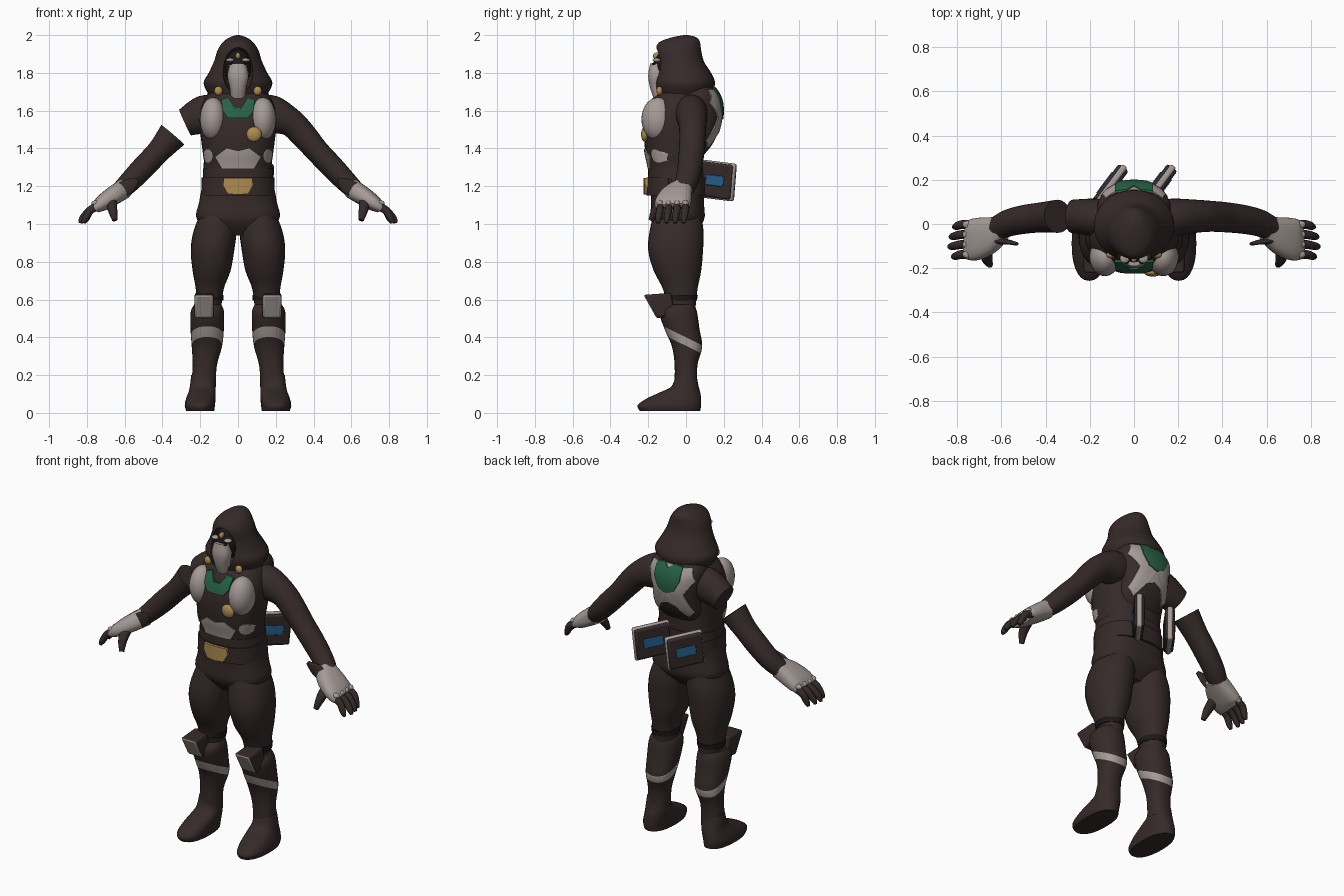
import bpy
import bmesh
import math
from mathutils import Matrix, Vector
from mathutils.bvhtree import BVHTree

cube = bpy.data.objects.get("Cube")
if cube:
    bpy.data.objects.remove(cube)


def material(name, red, green, blue):
    mat = bpy.data.materials.new(name)
    mat.use_nodes = True
    color = (red, green, blue, 1)
    mat.diffuse_color = color
    mat.node_tree.nodes["Principled BSDF"].inputs["Base Color"].default_value = color
    return mat


CLOTH = material("dark_cloth", .036, .023, .022)
BLACK = material("face_black", .012, .009, .01)
BONE = material("bone_plate", .38, .33, .31)
GREEN = material("green_plate", .02, .12, .06)
GOLD = material("gold_trim", .42, .26, .08)
BLUE = material("blue_panel", .02, .12, .28)
made = []


def finish(bm, name, mats, mirror=False, rule=None, bevel=0, fix_normals=True):
    """Turn a bmesh into a named object, colouring its faces by an optional rule."""
    if fix_normals:
        bmesh.ops.recalc_face_normals(bm, faces=bm.faces)
    if rule:
        for face in bm.faces:
            face.material_index = int(rule(face.calc_center_median(), face.normal))
    mesh = bpy.data.meshes.new(name)
    bm.to_mesh(mesh)
    bm.free()
    for mat in mats:
        mesh.materials.append(mat)
    obj = bpy.data.objects.new(name, mesh)
    bpy.context.collection.objects.link(obj)
    if bevel:
        mod = obj.modifiers.new("Bevel", "BEVEL")
        mod.width = bevel
        mod.segments = 2
    if mirror:
        obj.modifiers.new("Mirror", "MIRROR")
    made.append(obj)
    return obj


def resample(rows, steps):
    """Smooth curve through the section rows."""
    out = []
    last = len(rows) - 1
    for i in range(last):
        quad = zip(rows[max(i - 1, 0)], rows[i], rows[i + 1], rows[min(i + 2, last)])
        quad = list(quad)
        for s in range(steps):
            t = s / steps
            out.append([b + .5 * t * (c - a + t * (2 * a - 5 * b + 4 * c - d
                        + t * (3 * b - a - 3 * c + d))) for a, b, c, d in quad])
    return out + [list(rows[-1])]


def loft(name, rows, mats, upright=True, steps=4, sides=28, power=2, cuts=(), **kw):
    """Skin rings given as x, y, z, half width, half depth."""
    bm = bmesh.new()
    rows = resample(rows, steps)
    rings = []
    for i, (x, y, z, a, b) in enumerate(rows):
        u, w = Vector((1, 0, 0)), Vector((0, 1, 0))
        if not upright:
            before, after = rows[max(i - 1, 0)], rows[min(i + 1, len(rows) - 1)]
            t = (Vector(after[:3]) - Vector(before[:3])).normalized()
            w = (w - t * t.y).normalized()
            u = w.cross(t)
        ring = []
        for k in range(sides):
            c, s = (f(math.tau * k / sides) for f in (math.cos, math.sin))
            c = math.copysign(abs(c) ** (2 / power), c)
            s = math.copysign(abs(s) ** (2 / power), s)
            ring.append(bm.verts.new(Vector((x, y, z)) + u * a * c + w * b * s))
        rings.append(ring)
    for low, high in zip(rings, rings[1:]):
        for k in range(sides):
            j = (k + 1) % sides
            bm.faces.new((low[k], low[j], high[j], high[k]))
    bm.faces.new(rings[0])
    bm.faces.new(rings[-1])
    for point, normal in cuts:
        geom = bm.verts[:] + bm.edges[:] + bm.faces[:]
        bmesh.ops.bisect_plane(bm, geom=geom, plane_co=point, plane_no=normal)
    return finish(bm, name, mats, **kw)


def blob(name, loc, radii, mat, **kw):
    bm = bmesh.new()
    place = Matrix.Translation(loc) @ Matrix.Diagonal((*radii, 1))
    bmesh.ops.create_uvsphere(bm, u_segments=24, v_segments=14, radius=1, matrix=place)
    return finish(bm, name, [mat], **kw)


def box(name, place, size, mat, bevel):
    bm = bmesh.new()
    bmesh.ops.create_cube(bm, size=1, matrix=place @ Matrix.Diagonal((*size, 1)))
    return finish(bm, name, [mat], bevel=bevel)


def patch(name, target, half, center, mat, side=-1, lift=.006, symmetric=True, **kw):
    """Lay a thin raised plate on a surface, from an x, z outline around a centre."""
    mesh = target.data
    tree = BVHTree.FromPolygons([v.co for v in mesh.vertices],
                                [p.vertices[:] for p in mesh.polygons])
    outline = list(half)
    if symmetric:
        outline += [(-x, z) for x, z in reversed(half) if x]
    dense = [Vector(p).lerp(Vector(q), t / 4) for p, q in
             zip(outline, outline[1:] + outline[:1]) for t in range(4)]

    def settle(point, height):
        start = Vector((point.x, side, point.y))
        hit = tree.ray_cast(start, Vector((0, -side, 0)))[0]
        hit = hit or tree.find_nearest(Vector((point.x, side * .1, point.y)))[0]
        return hit + Vector((0, side * height, 0))

    bm = bmesh.new()
    middle = Vector(center)
    hub = bm.verts.new(settle(middle, lift))
    loops = [[bm.verts.new(settle(middle.lerp(p, scale), height)) for p in dense]
             for scale, height in ((.3, lift), (.6, lift), (.85, lift), (1, lift), (1, -.003))]
    for k in range(len(dense)):
        j = (k + 1) % len(dense)
        bm.faces.new((hub, loops[0][k], loops[0][j]))
        for inner, outer in zip(loops, loops[1:]):
            bm.faces.new((inner[k], outer[k], outer[j], inner[j]))
    bm.normal_update()
    if sum(f.normal.y for f in bm.faces) * side < 0:
        bmesh.ops.reverse_faces(bm, faces=bm.faces)
    return finish(bm, name, [mat], fix_normals=False, **kw)


def ellipse(x, z, rx, rz):
    return [(x + rx * math.cos(a * math.tau / 10), z + rz * math.sin(a * math.tau / 10))
            for a in range(10)]


# Torso and belt
torso = loft("torso", [
    (0, -.05, .94, .08, .08), (0, -.045, 1.02, .215, .14), (0, -.045, 1.12, .205, .14),
    (0, -.05, 1.28, .178, .145), (0, -.06, 1.38, .187, .155), (0, -.055, 1.49, .2, .167),
    (0, -.045, 1.59, .2, .16), (0, -.025, 1.67, .17, .14), (0, 0, 1.74, .1, .1)],
    [CLOTH], power=2.5, sides=48)
belt = loft("belt", [(0, -.05, 1.15, .195, .16), (0, -.05, 1.245, .192, .16)],
            [CLOTH], steps=1, sides=48, power=2.4)
loft("waist_wrap", [(0, -.05, 1.24, .186, .152), (0, -.05, 1.295, .184, .152)],
     [CLOTH], steps=1, sides=48, power=2.4)
patch("belt_buckle", belt, [(0, 1.243), (.075, 1.243), (.08, 1.205), (.055, 1.16), (0, 1.155)],
      (0, 1.2), GOLD, lift=.015)

# Chest armour
blob("chest_plates", (.132, -.148, 1.555), (.07, .088, .115), BONE, mirror=True)
patch("collar_plate", torso, [(0, 1.62), (.02, 1.62), (.05, 1.67), (.088, 1.66), (.082, 1.6),
                              (.055, 1.562), (0, 1.56)], (0, 1.585), GREEN, lift=.012)
patch("belly_plate", torso, [(0, 1.385), (.06, 1.4), (.12, 1.355), (.085, 1.295), (0, 1.295)],
      (0, 1.345), BONE)
patch("rib_plates", torso, ellipse(.16, 1.36, .026, .035), (.16, 1.36), BONE,
      symmetric=False, mirror=True)
blob("chest_disc", (.085, -.218, 1.475), (.04, .02, .04), GOLD)

# Back armour
shell = loft("back_shell", [
    (0, .05, 1.36, .11, .04), (0, .06, 1.43, .145, .085), (0, .07, 1.52, .15, .11),
    (0, .07, 1.61, .16, .12), (0, .06, 1.68, .165, .115), (0, .045, 1.74, .13, .09)],
    [CLOTH], sides=40, power=2.3)
patch("back_plate", shell, [(0, 1.72), (.13, 1.71), (.152, 1.64), (.1, 1.56), (.135, 1.44),
                            (.1, 1.4), (.052, 1.47), (0, 1.49)], (0, 1.575), BONE, side=1)
patch("back_shield", shell, [(0, 1.7), (.035, 1.725), (.085, 1.715), (.085, 1.64),
                             (.05, 1.575), (0, 1.555)], (0, 1.64), GREEN, side=1, lift=.011)

# Hood with a carved opening
hood = loft("hood", [
    (0, -.01, 1.685, .155, .145), (0, -.008, 1.745, .182, .162), (0, -.015, 1.8, .155, .148),
    (0, -.03, 1.86, .127, .125), (0, -.04, 1.92, .108, .12), (0, -.034, 1.962, .08, .108),
    (0, -.01, 1.988, .045, .065), (0, 0, 2, .008, .012)], [CLOTH], sides=40)
cutter = blob("hood_cutter", (0, -.17, 1.81), (.082, .13, .125), BLACK)
carve = hood.modifiers.new("Opening", "BOOLEAN")
carve.operation = "DIFFERENCE"
carve.object = cutter
bpy.context.view_layer.objects.active = hood
bpy.ops.object.modifier_apply(modifier=carve.name)
made.remove(cutter)
bpy.data.objects.remove(cutter)

# Masked face
blob("face", (0, -.075, 1.83), (.072, .1, .1), BLACK)
loft("mask", [(0, -.135, 1.665, .038, .035), (0, -.15, 1.72, .043, .04),
              (0, -.155, 1.785, .056, .045), (0, -.15, 1.85, .042, .04)], [BONE], power=2.4)
blob("mask_brows", (.042, -.155, 1.868), (.022, .022, .01), BONE, mirror=True)
blob("mask_eyes", (.034, -.17, 1.848), (.012, .012, .006), BLACK, mirror=True)
blob("forehead_gem", (0, -.155, 1.89), (.013, .02, .018), GOLD)
blob("hood_buttons", (.104, -.14, 1.705), (.022, .016, .024), GOLD, mirror=True)

# Arms: the right one is split above the elbow
arm = [(.08, .02, 1.6, .085, .085), (.18, .03, 1.58, .1, .085), (.28, .035, 1.537, .075, .075),
       (.345, .035, 1.472, .07, .07), (.42, .03, 1.385, .063, .068), (.5, .02, 1.3, .062, .065),
       (.58, 0, 1.217, .056, .06), (.65, -.04, 1.15, .045, .05)]
other = [(-x, *rest) for x, *rest in arm]
flare = [(*other[3][:3], .08, .075)]
loft("left_arm", arm, [CLOTH], upright=False)
loft("right_upper_arm", other[:3], [CLOTH], upright=False)
loft("right_forearm", flare + other[4:], [CLOTH], upright=False)
loft("cuff_flaps", [(.53, -.09, 1.235, .012, .008), (.58, -.08, 1.2, .04, .012),
                    (.64, -.075, 1.165, .04, .02)], [CLOTH], upright=False, mirror=True)

# Hands
loft("gloves", [(.605, -.02, 1.185, .052, .058), (.66, -.05, 1.15, .05, .085),
                (.72, -.07, 1.11, .042, .095), (.755, -.07, 1.085, .028, .088)],
     [BONE], upright=False, mirror=True, power=2.6)
for i, finger in enumerate(("index", "middle", "ring", "little")):
    y = -.138 + .045 * i
    reach = (.82, .835, .83, .815)[i]
    loft(finger + "_fingers", [(.725, y, 1.1, .024, .021), (.78, y, 1.075, .021, .02),
                               (reach - .012, y - .008, 1.03, .018, .017),
                               (reach, y - .01, 1.005, .009, .009)],
         [CLOTH], upright=False, sides=12, mirror=True)
    blob(finger + "_knuckles", (.752, y, 1.11), (.024, .018, .016), BONE, mirror=True)
loft("thumbs", [(.67, -.1, 1.13, .03, .03), (.665, -.155, 1.08, .026, .026),
                (.652, -.185, 1.02, .014, .014)], [CLOTH], upright=False, sides=12, mirror=True)

# Legs
loft("thighs", [(.1, -.045, 1.08, .09, .12), (.122, -.05, .96, .114, .143),
                (.135, -.055, .86, .115, .145), (.14, -.045, .75, .1, .125),
                (.15, -.03, .65, .073, .09), (.153, -.02, .5, .06, .065)],
     [CLOTH], mirror=True, power=2.2)
slope = Vector((0, .49, 1))
loft("shin_guards", [(.16, -.03, .575, .07, .072), (.162, -.042, .535, .088, .1),
                     (.163, -.02, .44, .088, .092), (.165, .006, .35, .08, .08),
                     (.176, 0, .25, .064, .06), (.184, 0, .13, .066, .062)],
     [CLOTH, BONE], mirror=True, power=2.3,
     cuts=[((0, 0, level), slope) for level in (.355, .4)],
     rule=lambda c, n: .355 < c.dot(slope) < .4)
loft("knee_bands", [(.153, -.025, .595, .075, .083), (.153, -.025, .625, .077, .088)],
     [BLACK], steps=1, mirror=True)
loft("boots", [(.184, 0, .2, .064, .055), (.187, -.005, .14, .068, .072),
               (.19, -.03, .11, .072, .105), (.197, -.065, .075, .078, .145),
               (.202, -.088, .04, .08, .168), (.2, -.085, .01, .074, .16)],
     [CLOTH], mirror=True, power=2.3)

# Knee pads: a wedge profile stretched sideways
bm = bmesh.new()
wedge = [(-.225, .625), (-.08, .635), (-.06, .52), (-.155, .5)]
base = bm.faces.new([bm.verts.new((.13, y, z)) for y, z in wedge])
moved = bmesh.ops.extrude_face_region(bm, geom=[base])["geom"]
bmesh.ops.translate(bm, vec=(.1, 0, 0), verts=[g for g in moved if isinstance(g, bmesh.types.BMVert)])
finish(bm, "knee_pads", [CLOTH, BONE], mirror=True, bevel=.012, rule=lambda c, n: n.y < -.5)

# Hip pouches hung behind the belt
for name, x in (("left", .11), ("right", -.11)):
    place = (Matrix.Translation((x, .17, 1.23)) @ Matrix.Rotation(-.64, 4, "Z")
             @ Matrix.Rotation(-.1, 4, "X"))
    box(name + "_pouch", place, (.056, .2, .185), CLOTH, .012)
    box(name + "_pouch_rim", place, (.03, .215, .2), BONE, .01)
    box(name + "_pouch_panel", place, (.064, .115, .055), BLUE, .004)

bpy.ops.object.select_all(action="DESELECT")
for obj in made:
    obj.select_set(True)
bpy.context.view_layer.objects.active = made[0]
bpy.ops.object.shade_smooth_by_angle(angle=math.radians(40))
